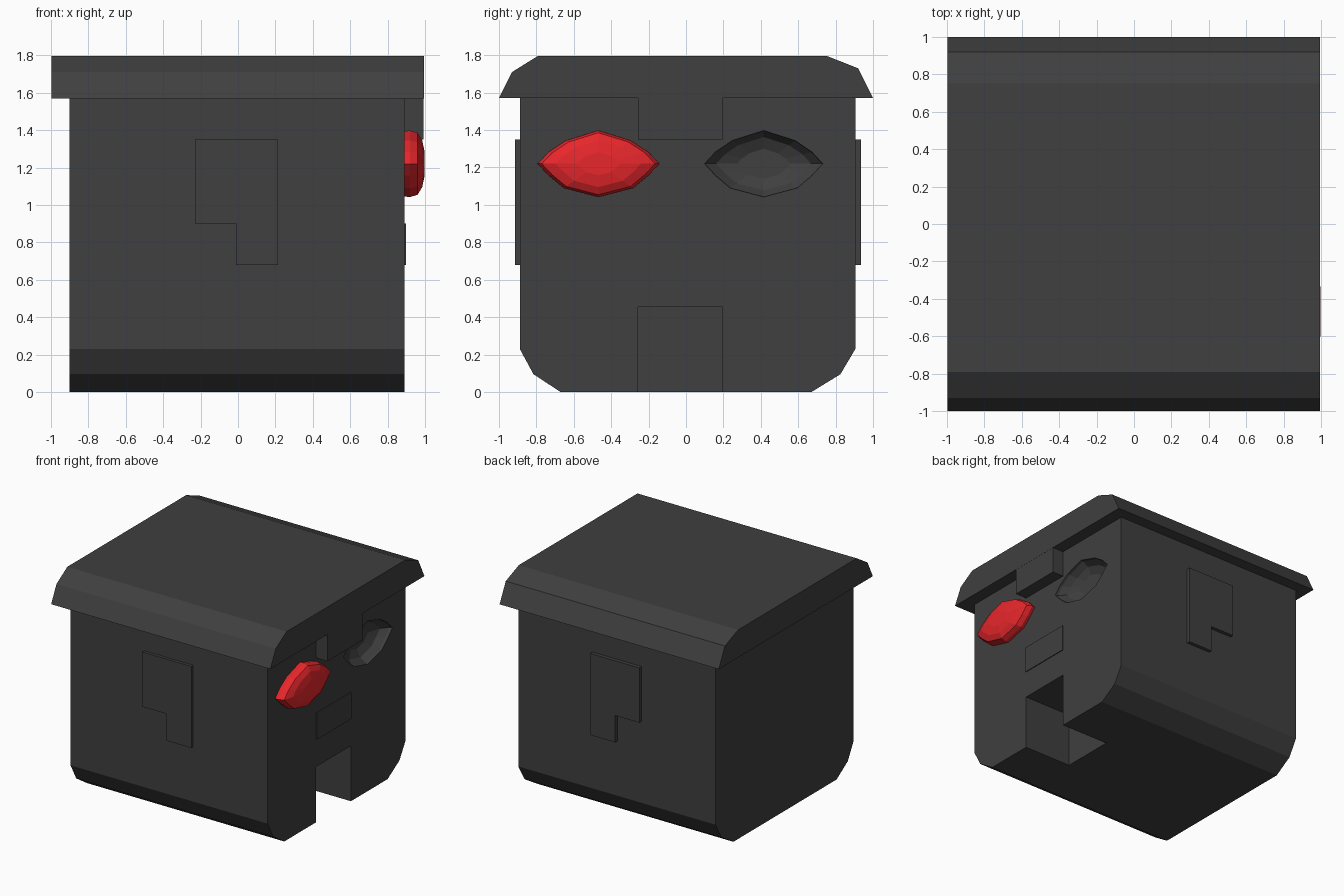
import bpy, bmesh

if "Cube" in bpy.data.objects:
    bpy.data.objects.remove(bpy.data.objects["Cube"])

def finish(name, bm):
    bmesh.ops.recalc_face_normals(bm, faces=bm.faces)
    me = bpy.data.meshes.new(name)
    bm.to_mesh(me)
    bm.free()
    ob = bpy.data.objects.new(name, me)
    bpy.context.collection.objects.link(ob)
    return ob

def loft(name, rings):
    """Bridge equal-sized rings of 3D points and cap both ends."""
    bm = bmesh.new()
    vs = [[bm.verts.new(p) for p in r] for r in rings]
    n = len(vs[0])
    for a, b in zip(vs, vs[1:]):
        for i in range(n):
            bm.faces.new((a[i], a[(i + 1) % n], b[(i + 1) % n], b[i]))
    bm.faces.new(vs[0])
    bm.faces.new(vs[-1])
    return finish(name, bm)

def prism_x(name, profile, x0, x1):
    return loft(name, [[(x, y, z) for y, z in profile] for x in (x0, x1)])

def prism_y(name, profile, y0, y1):
    return loft(name, [[(x, y, z) for x, z in profile] for y in (y0, y1)])

def rect(a, b, c, d):
    return [(a, c), (b, c), (b, d), (a, d)]

def lens(name, cy, half, steps):
    """Faceted almond: steps are (x, scale) pairs."""
    shape = [(-1, 0), (-.82, .35), (-.53, .7), (0, 1), (.53, .7), (.82, .35),
             (1, 0), (.82, -.35), (.57, -.73), (0, -1), (-.57, -.73), (-.82, -.35)]
    return loft(name, [[(x, cy + u * half * s, 1.22 + v * .178 * s) for u, v in shape]
                       for x, s in steps])

def cut(target, cutter):
    cutter.hide_render = True
    cutter.hide_viewport = True
    m = target.modifiers.new(cutter.name, 'BOOLEAN')
    m.operation = 'DIFFERENCE'
    m.solver = 'EXACT'
    m.object = cutter

# Body with chamfered lower edges
body = prism_x("body", [(-.67, 0), (.67, 0), (.825, .095), (.905, .23), (.905, 1.575),
                        (-.888, 1.575), (-.888, .23), (-.815, .095)], -.9, .89)

# Overhanging lid
prism_x("lid", [(-1, 1.57), (1, 1.57), (.92, 1.73), (.75, 1.797),
                (-.79, 1.797), (-.93, 1.71)], -.998, .994)

# Doorway at the foot of the face and the empty eye socket
cut(body, prism_x("doorway_cutter", rect(-.257, .195, -.1, .455), .45, 1.1))
cut(body, lens("socket_cutter", .415, .317,
               [(.93, 1.03), (.87, .98), (.82, .8), (.79, .45)]))

# Brow block hanging from the lid, and thin mouth plate
prism_x("brow_block", rect(-.257, .195, 1.35, 1.58), .85, .993)
prism_x("mouth_plate", rect(-.257, .195, .68, .9), .85, .897)

# L-shaped panels on front and back
panel = [(-.23, 1.35), (.215, 1.35), (.215, .68), (-.01, .68), (-.01, .9), (-.23, .9)]
prism_y("front_panel", panel, -.913, -.85)
prism_y("back_panel", panel, .87, .935)

# Red eye
eye = lens("red_eye", -.468, .325,
           [(.85, .96), (.92, 1), (.96, .93), (.985, .7), (.998, .35)])
red = bpy.data.materials.new("red")
red.diffuse_color = (.8, .02, .025, 1)
red.use_nodes = True
red.node_tree.nodes["Principled BSDF"].inputs["Base Color"].default_value = red.diffuse_color
eye.data.materials.append(red)

# Dark grey shell
grey = bpy.data.materials.new("dark_grey")
grey.diffuse_color = (.05, .05, .05, 1)
grey.use_nodes = True
grey.node_tree.nodes["Principled BSDF"].inputs["Base Color"].default_value = grey.diffuse_color
for ob in bpy.context.collection.objects:
    if ob != eye:
        ob.data.materials.append(grey)
